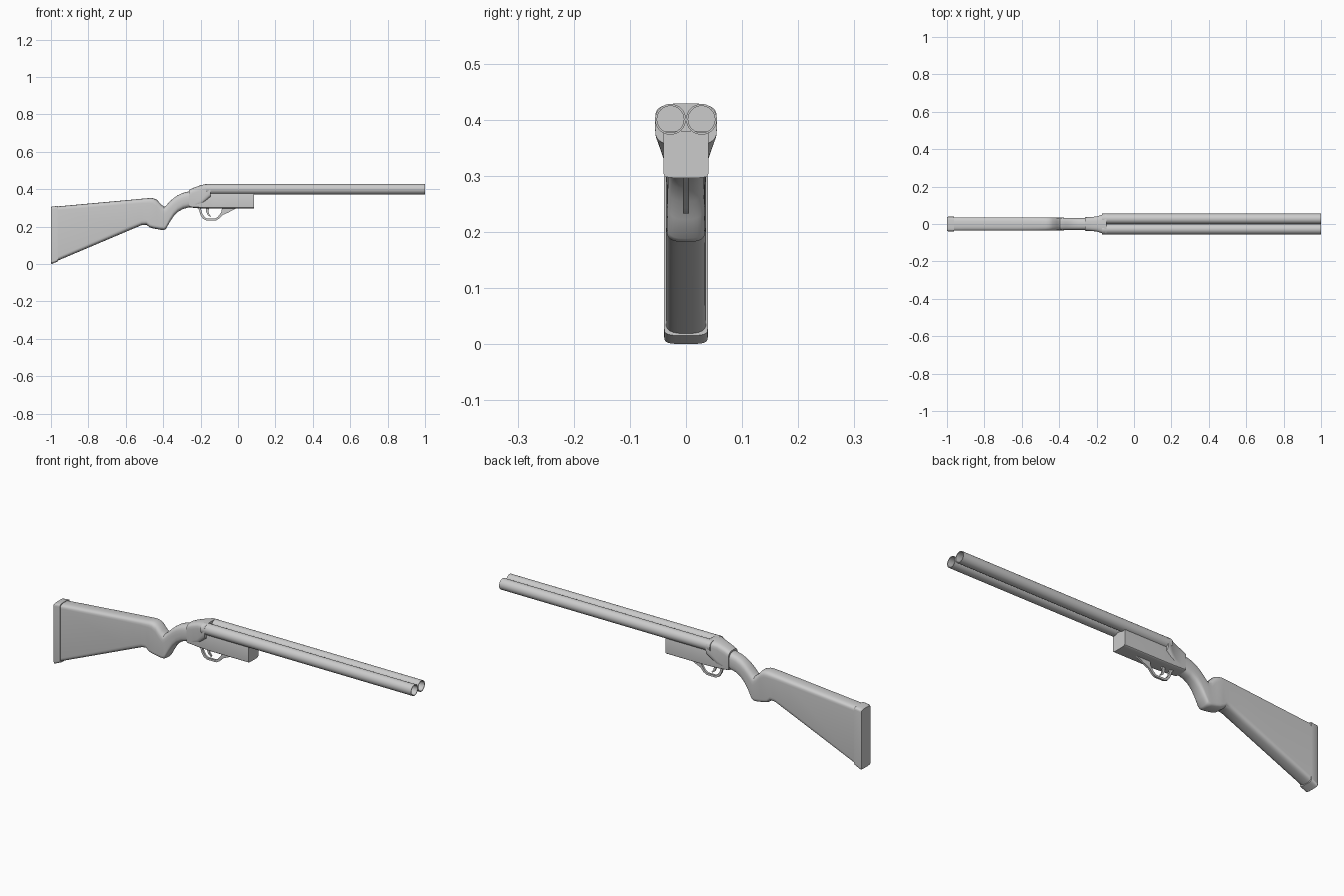
import bpy, bmesh, math

grey = bpy.data.materials.new("plain_grey")
grey.diffuse_color = (0.6, 0.6, 0.6, 1)


def finish(name, bm, angle=35):
    bmesh.ops.recalc_face_normals(bm, faces=bm.faces)
    me = bpy.data.meshes.new(name)
    bm.to_mesh(me)
    bm.free()
    me.materials.append(grey)
    ob = bpy.data.objects.new(name, me)
    bpy.context.collection.objects.link(ob)
    bpy.ops.object.select_all(action='DESELECT')
    ob.select_set(True)
    bpy.context.view_layer.objects.active = ob
    bpy.ops.object.shade_smooth_by_angle(angle=math.radians(angle))
    return ob


def loft(name, sections, power=0.55, n=12):
    """Skin rounded sections (x, top, bottom, half width, top cap, bottom cap)."""
    bm = bmesh.new()
    rings = []
    for x, top, bot, hw, ct, cb in sections:
        ring = []
        for sign, edge, cap in ((1, top, ct), (-1, bot, cb)):
            for i in range(n + 1):
                t = math.pi * i / n
                c, s = math.cos(t) * sign, max(math.sin(t), 0)
                y = hw * math.copysign(abs(c) ** power, c)
                z = edge - sign * cap * (1 - s ** power)
                ring.append(bm.verts.new((x, y, z)))
        rings.append(ring)
    for a, b in zip(rings, rings[1:]):
        for i in range(len(a)):
            j = (i + 1) % len(a)
            bm.faces.new((a[i], a[j], b[j], b[i]))
    bm.faces.new(rings[0])
    bm.faces.new(rings[-1])
    return finish(name, bm)


def plate(name, outline, hw):
    """Extrude an xz outline to both sides of the centre plane."""
    bm = bmesh.new()
    f = bm.faces.new([bm.verts.new((x, -hw, z)) for x, z in outline])
    ext = bmesh.ops.extrude_face_region(bm, geom=[f])
    for v in ext['geom']:
        if isinstance(v, bmesh.types.BMVert):
            v.co.y = hw
    return finish(name, bm)


# butt plate
loft("butt_plate", [
    (-1.0, 0.303, 0.004, 0.036, 0.014, 0.014),
    (-0.995, 0.307, 0.0, 0.039, 0.014, 0.014),
    (-0.962, 0.311, 0.015, 0.039, 0.014, 0.014)])

# shoulder stock with pistol grip and curved wrist
loft("stock", [
    (-0.964, 0.308, 0.018, 0.036, 0.02, 0.02),
    (-0.60, 0.341, 0.172, 0.036, 0.022, 0.025),
    (-0.515, 0.349, 0.208, 0.036, 0.024, 0.025),
    (-0.49, 0.351, 0.210, 0.036, 0.026, 0.025),
    (-0.472, 0.353, 0.196, 0.036, 0.028, 0.02),
    (-0.455, 0.352, 0.191, 0.036, 0.03, 0.02),
    (-0.435, 0.345, 0.187, 0.035, 0.035, 0.02),
    (-0.412, 0.320, 0.183, 0.034, 0.04, 0.02),
    (-0.395, 0.306, 0.182, 0.034, 0.04, 0.02),
    (-0.385, 0.312, 0.188, 0.034, 0.04, 0.025),
    (-0.366, 0.333, 0.222, 0.033, 0.04, 0.03),
    (-0.345, 0.352, 0.254, 0.033, 0.04, 0.035),
    (-0.322, 0.368, 0.278, 0.033, 0.04, 0.035),
    (-0.295, 0.380, 0.294, 0.033, 0.04, 0.035),
    (-0.25, 0.391, 0.306, 0.033, 0.04, 0.035)], power=0.7)

# receiver, flaring towards the barrels
loft("receiver", [
    (-0.262, 0.396, 0.302, 0.036, 0.03, 0.012),
    (-0.235, 0.409, 0.302, 0.037, 0.03, 0.02),
    (-0.20, 0.421, 0.310, 0.040, 0.028, 0.03),
    (-0.175, 0.427, 0.330, 0.048, 0.027, 0.035),
    (-0.152, 0.429, 0.352, 0.055, 0.027, 0.03),
    (-0.148, 0.429, 0.354, 0.055, 0.027, 0.03)], power=0.65)

# receiver underside and fore end
loft("fore_end", [
    (-0.258, 0.37, 0.302, 0.036, 0.01, 0.010),
    (-0.20, 0.38, 0.298, 0.038, 0.005, 0.010),
    (-0.13, 0.38, 0.296, 0.040, 0.005, 0.010),
    (0.085, 0.38, 0.296, 0.040, 0.005, 0.010)], power=0.5)

# two hollow barrels
for side, label in ((-1, "right"), (1, "left")):
    bm = bmesh.new()
    rings = []
    for x, r in ((-0.17, 0.0275), (1.0, 0.0275), (1.0, 0.0238), (-0.1, 0.0238)):
        rings.append([bm.verts.new((x, side * 0.0277 + r * math.cos(a), 0.4005 + r * math.sin(a)))
                      for a in (2 * math.pi * i / 32 for i in range(32))])
    for a, b in zip(rings, rings[1:]):
        for i in range(32):
            j = (i + 1) % 32
            bm.faces.new((a[i], a[j], b[j], b[i]))
    bm.faces.new(rings[0])
    bm.faces.new(rings[-1])
    finish("barrel_" + label, bm)

# trigger guard: outer line, then inner line back
outer = [(-0.222, 0.305), (-0.208, 0.288), (-0.200, 0.262), (-0.186, 0.241), (-0.168, 0.233),
         (-0.118, 0.233), (-0.100, 0.243), (-0.083, 0.262), (-0.050, 0.276), (-0.025, 0.290),
         (0.0, 0.303)]
inner = [(-0.085, 0.303), (-0.090, 0.276), (-0.106, 0.254), (-0.122, 0.243), (-0.164, 0.243),
         (-0.178, 0.250), (-0.190, 0.267), (-0.196, 0.288), (-0.200, 0.305)]
plate("trigger_guard", outer + inner, 0.005)

# trigger
plate("trigger", [(-0.172, 0.305), (-0.170, 0.280), (-0.162, 0.262), (-0.147, 0.251),
                  (-0.145, 0.256), (-0.154, 0.267), (-0.158, 0.282), (-0.152, 0.305)], 0.004)
